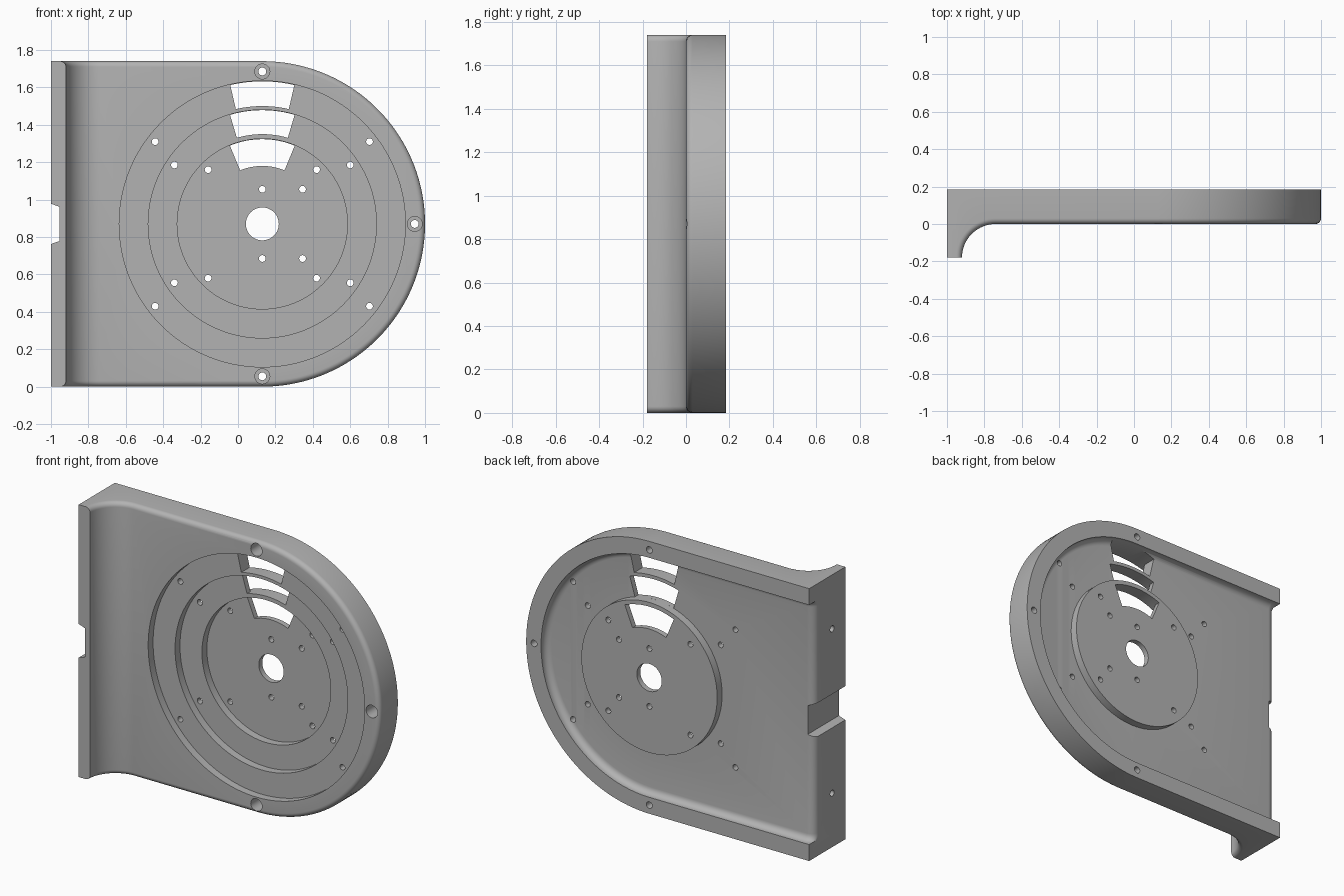
import bpy, bmesh
from math import sin, cos, pi, radians
from mathutils import Matrix, Vector

if "Cube" in bpy.data.objects:
    bpy.data.objects.remove(bpy.data.objects["Cube"])

CX, CZ, R = 0.13, 0.87, 0.87      # centre and radius of the round end
BACK, FLOOR = 0.185, 0.135        # rear plane, pocket floor

grey = bpy.data.materials.new("plain grey")
grey.use_nodes = True
tone = (0.45, 0.45, 0.45, 1)
grey.diffuse_color = tone
grey.node_tree.nodes["Principled BSDF"].inputs["Base Color"].default_value = tone


def make_object(name, bm):
    bmesh.ops.recalc_face_normals(bm, faces=bm.faces)
    mesh = bpy.data.meshes.new(name)
    bm.to_mesh(mesh)
    bm.free()
    obj = bpy.data.objects.new(name, mesh)
    bpy.context.collection.objects.link(obj)
    obj.data.materials.append(grey)
    return obj


def d_block(name, profile, radius, back, fillet, steps=6, arc=40):
    """D-shaped block: front follows profile (x, y, inward normal), front rim rounded."""
    bm = bmesh.new()

    def loop(inset, sink, y_fixed=None):
        half = []
        for x, y, nx, ny in profile:
            half.append((x + nx * sink, y + ny * sink, radius - inset))
        floor = profile[-1][1] + sink
        for k in range(arc):
            a = pi / 2 * (1 - (k + 0.5) / arc)
            r = radius - inset
            half.append((CX + r * cos(a), floor, r * sin(a)))
        if y_fixed is not None:
            half = [(x, y_fixed, h) for x, y, h in half]
        top = [bm.verts.new((x, y, CZ + h)) for x, y, h in half]
        low = [bm.verts.new((x, y, CZ - h)) for x, y, h in half]
        return top + low[::-1]

    loops = [loop(0, fillet, back)]
    for s in range(steps + 1):
        a = pi / 2 * s / steps
        loops.append(loop(fillet * (1 - cos(a)), fillet * (1 - sin(a))))
    n = len(loops[0])
    for a, b in zip(loops, loops[1:]):
        for i in range(n - 1):
            bm.faces.new((a[i], a[i + 1], b[i + 1], b[i]))
    for lp in (loops[0], loops[-1]):
        for i in range(n // 2 - 1):
            bm.faces.new((lp[i], lp[i + 1], lp[n - 2 - i], lp[n - 1 - i]))
    bm.faces.new([lp[0] for lp in loops] + [lp[-1] for lp in reversed(loops)])
    return make_object(name, bm)


def add_cylinder(bm, x, z, r, y0, y1, segs=32):
    spin = Matrix.Translation((x, (y0 + y1) / 2, z)) @ Matrix.Rotation(pi / 2, 4, 'X')
    bmesh.ops.create_cone(bm, cap_ends=True, segments=segs, radius1=r, radius2=r,
                          depth=y1 - y0, matrix=spin)


def add_prism(bm, outline, y0, y1):
    face = bm.faces.new([bm.verts.new((x, y0, z)) for x, z in outline])
    moved = bmesh.ops.extrude_face_region(bm, geom=[face])["geom"]
    verts = [v for v in moved if isinstance(v, bmesh.types.BMVert)]
    bmesh.ops.translate(bm, verts=verts, vec=(0, y1 - y0, 0))


def combine(target, tool, operation='DIFFERENCE'):
    mod = target.modifiers.new(tool.name, 'BOOLEAN')
    mod.operation, mod.solver, mod.object = operation, 'EXACT', tool
    bpy.ops.object.select_all(action='DESELECT')
    bpy.context.view_layer.objects.active = target
    target.select_set(True)
    bpy.ops.object.modifier_apply(modifier=mod.name)
    bpy.data.objects.remove(tool)


# Body with the front flange and its concave sweep into the plate
sweep = 0.18
profile = [(-1, -sweep, 0, 0)]
for k in range(17):
    a = pi / 2 * k / 16
    profile.append((-0.74 - sweep * cos(a), -sweep + sweep * sin(a), -cos(a), sin(a)))
profile.append((CX, 0, 0, 1))
body = d_block("housing_plate", profile, R, BACK, 0.03)

# Rear pocket, open at the flange end with a rounded lip
lip = 0.05
profile = [(-1.1, FLOOR - lip, 0, 1)]
for k in range(9):
    a = pi / 2 * k / 8
    profile.append((-1 + lip - lip * cos(a), FLOOR - lip + lip * sin(a), 0, 1))
profile.append((CX, FLOOR, 0, 1))
combine(body, d_block("rear_pocket", profile, 0.765, 0.3, 0.04))

# Rear hub disc
bm = bmesh.new()
add_cylinder(bm, CX, CZ, 0.48, 0.08, BACK, 96)
combine(body, make_object("hub_disc", bm), 'UNION')

# Stepped round recesses in the front
for r, depth in ((0.765, 0.05), (0.61, 0.10), (0.455, 0.15)):
    bm = bmesh.new()
    add_cylinder(bm, CX, CZ, r, -0.3, depth, 128)
    combine(body, make_object("front_recess", bm))

# Arc windows above the hub
bm = bmesh.new()
for r0, r1, spread in ((0.63, 0.762, 13), (0.48, 0.608, 16.5), (0.31, 0.453, 22.5)):
    angles = [radians(spread) * (k / 6 - 1) for k in range(13)]
    arc = [(r1, a) for a in angles] + [(r0, a) for a in reversed(angles)]
    add_prism(bm, [(CX + r * sin(a), CZ + r * cos(a)) for r, a in arc], -0.4, 0.4)
combine(body, make_object("arc_windows", bm))

# Centre bore and small through holes
bm = bmesh.new()
add_cylinder(bm, CX, CZ, 0.088, -0.4, 0.4, 48)
spots = {(0, 0.185), (0.215, 0.185)}
for dx, dz in ((0.29, 0.29), (0.47, 0.315), (0.573, 0.44)):
    spots |= {(dx, dz), (-dx, dz)}
for dx, dz in sorted(spots):
    for side in (1, -1):
        add_cylinder(bm, CX + dx, CZ + side * dz, 0.018, -0.4, 0.4, 20)
rim = ((0, 0.815), (0, -0.815), (0.815, 0))
for dx, dz in rim:
    add_cylinder(bm, CX + dx, CZ + dz, 0.021, -0.4, 0.4, 20)
combine(body, make_object("through_holes", bm))

# Counterbores of the rim bolts
bm = bmesh.new()
for dx, dz in rim:
    add_cylinder(bm, CX + dx, CZ + dz, 0.04, -0.3, 0.09, 32)
combine(body, make_object("counterbores", bm))

# Notch in the flange end and two blind holes beside it
bm = bmesh.new()
add_prism(bm, [(-1.03, CZ - 0.118), (-0.955, CZ - 0.092),
               (-0.955, CZ + 0.092), (-1.03, CZ + 0.118)], -0.4, 0.4)
for side in (1, -1):
    spin = Matrix.Translation((-1, -0.047, CZ + side * 0.525)) @ Matrix.Rotation(pi / 2, 4, 'Y')
    bmesh.ops.create_cone(bm, cap_ends=True, segments=20, radius1=0.02, radius2=0.02,
                          depth=0.2, matrix=spin)
combine(body, make_object("end_notch", bm))

# Smooth the curved walls, keep machined edges crisp
body.select_set(True)
bpy.context.view_layer.objects.active = body
bpy.ops.object.shade_smooth_by_angle(angle=radians(30))
